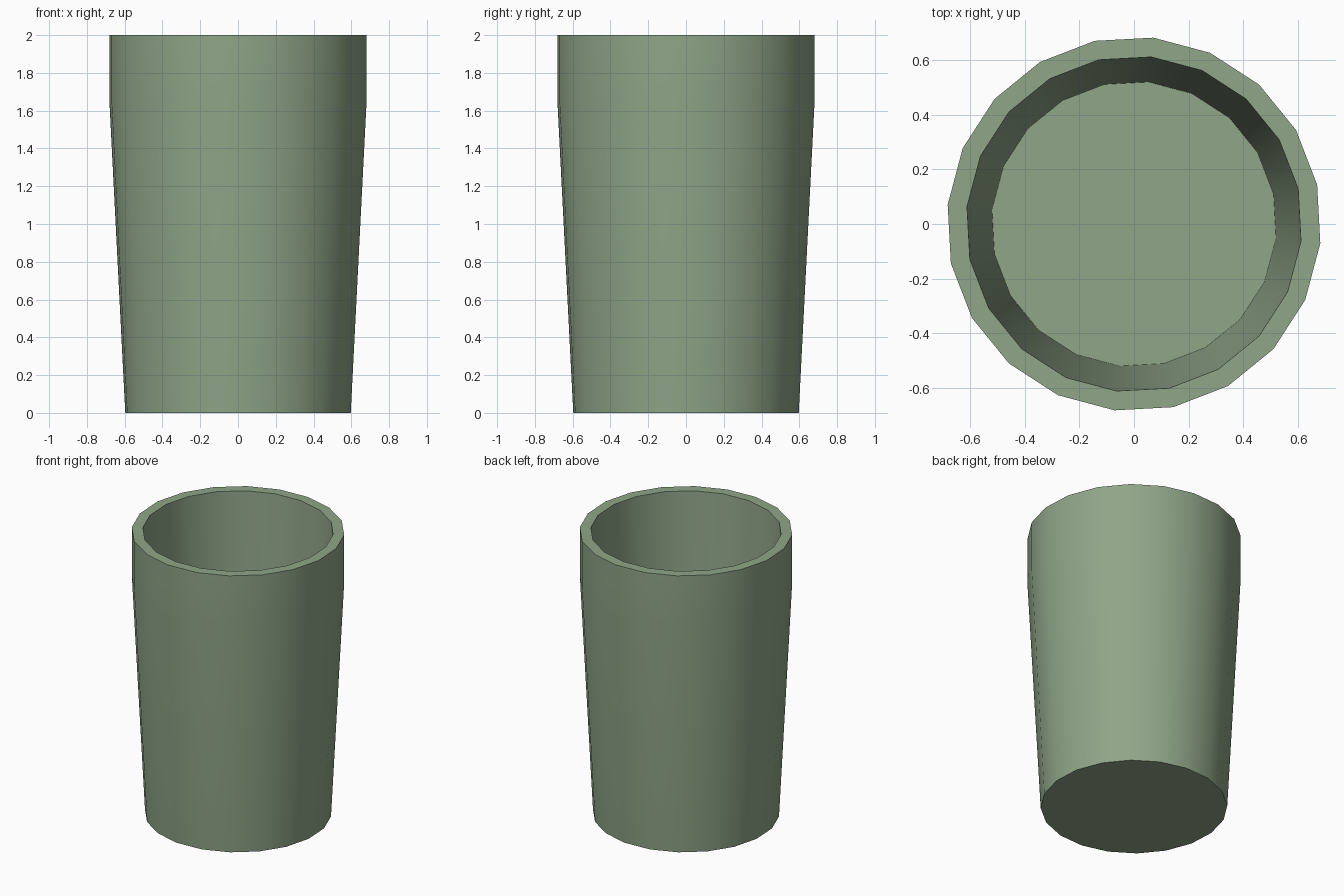
import bpy
import bmesh
from math import cos, sin, radians

if "Cube" in bpy.data.objects:
    bpy.data.objects.remove(bpy.data.objects["Cube"])

SIDES = 20
START = radians(12.1)

# (radius, height): outer base, shoulder, rim, inner rim, inner floor
PROFILE = [(0.60, 0.0), (0.685, 1.66), (0.685, 2.0), (0.614, 2.0), (0.522, 0.08)]

# Tumbler: rings of the profile bridged, capped under and inside
bm = bmesh.new()
step = radians(360 / SIDES)
rings = [[bm.verts.new((r * cos(START + i * step), r * sin(START + i * step), z))
          for i in range(SIDES)] for r, z in PROFILE]
for a, b in zip(rings, rings[1:]):
    for i in range(SIDES):
        j = (i + 1) % SIDES
        bm.faces.new((a[i], a[j], b[j], b[i]))
bm.faces.new(rings[0][::-1])
bm.faces.new(rings[-1])
bmesh.ops.recalc_face_normals(bm, faces=bm.faces)

mesh = bpy.data.meshes.new("tumbler")
bm.to_mesh(mesh)
bm.free()
tumbler = bpy.data.objects.new("tumbler", mesh)
bpy.context.collection.objects.link(tumbler)

# Green finish
green = bpy.data.materials.new("soft_green")
green.diffuse_color = (0.28, 0.38, 0.25, 1)
green.use_nodes = True
green.node_tree.nodes["Principled BSDF"].inputs["Base Color"].default_value = green.diffuse_color
mesh.materials.append(green)

# Smooth walls, crisp rim and base
bpy.context.view_layer.objects.active = tumbler
tumbler.select_set(True)
bpy.ops.object.shade_smooth_by_angle(angle=radians(30))
